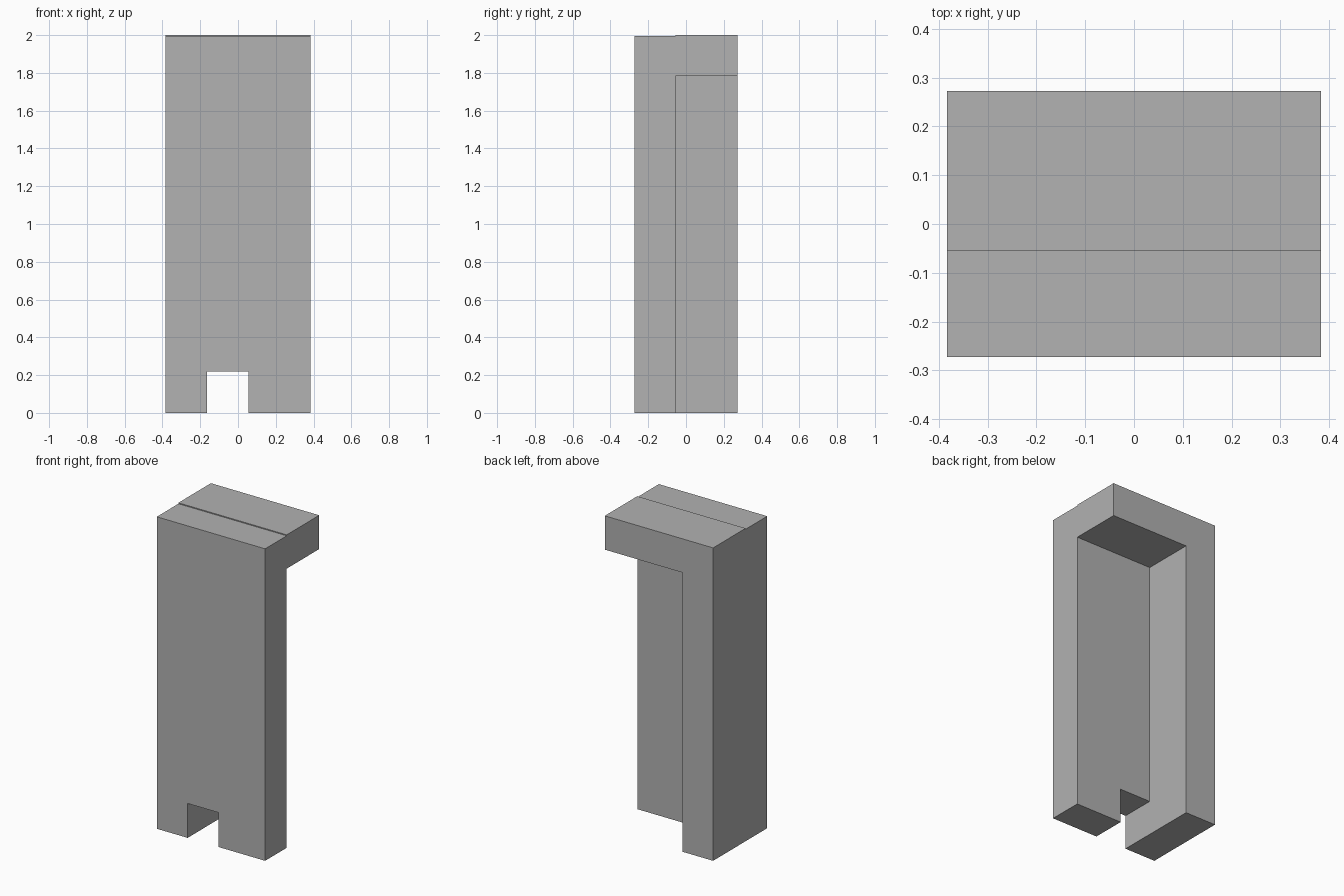
import bpy
import bmesh

if "Cube" in bpy.data.objects:
    bpy.data.objects.remove(bpy.data.objects["Cube"])

grey = bpy.data.materials.new("plain grey")
grey.diffuse_color = (0.445, 0.445, 0.445, 1)
grey.use_nodes = True
grey.node_tree.nodes["Principled BSDF"].inputs["Base Color"].default_value = grey.diffuse_color


def box(name, x, y, z):
    """Axis-aligned box from (min, max) ranges."""
    bm = bmesh.new()
    bmesh.ops.create_cube(bm, size=1)
    for v in bm.verts:
        v.co = [r[0] if c < 0 else r[1] for c, r in zip(v.co, (x, y, z))]
    mesh = bpy.data.meshes.new(name)
    bm.to_mesh(mesh)
    bm.free()
    mesh.materials.append(grey)
    obj = bpy.data.objects.new(name, mesh)
    bpy.context.collection.objects.link(obj)
    return obj


W, D, H = 0.383, 0.273, 2.0      # half width, half depth, height
PANEL_Y = -0.055                 # back of the front panel
WALL_X = -0.165                  # inner face of the left wall

# solid block holding front panel, left wall and top slab
body = box("body", (-W, W), (-D, D), (0, H))

cutters = [
    # open space behind the panel, under the slab
    box("pocket_cutter", (WALL_X, 1), (PANEL_Y, 1), (-1, 1.784)),
    # notch at the foot of the panel, flush with the left wall
    box("notch_cutter", (WALL_X, 0.055), (-1, 0), (-0.5, 0.22)),
    # shallow step along the top of the panel
    box("step_cutter", (-1, 1), (-1, PANEL_Y), (H - 0.006, 3)),
]

for cutter in cutters:
    mod = body.modifiers.new(cutter.name, 'BOOLEAN')
    mod.operation = 'DIFFERENCE'
    mod.solver = 'EXACT'
    mod.object = cutter
    cutter.hide_render = True
    cutter.display_type = 'WIRE'
